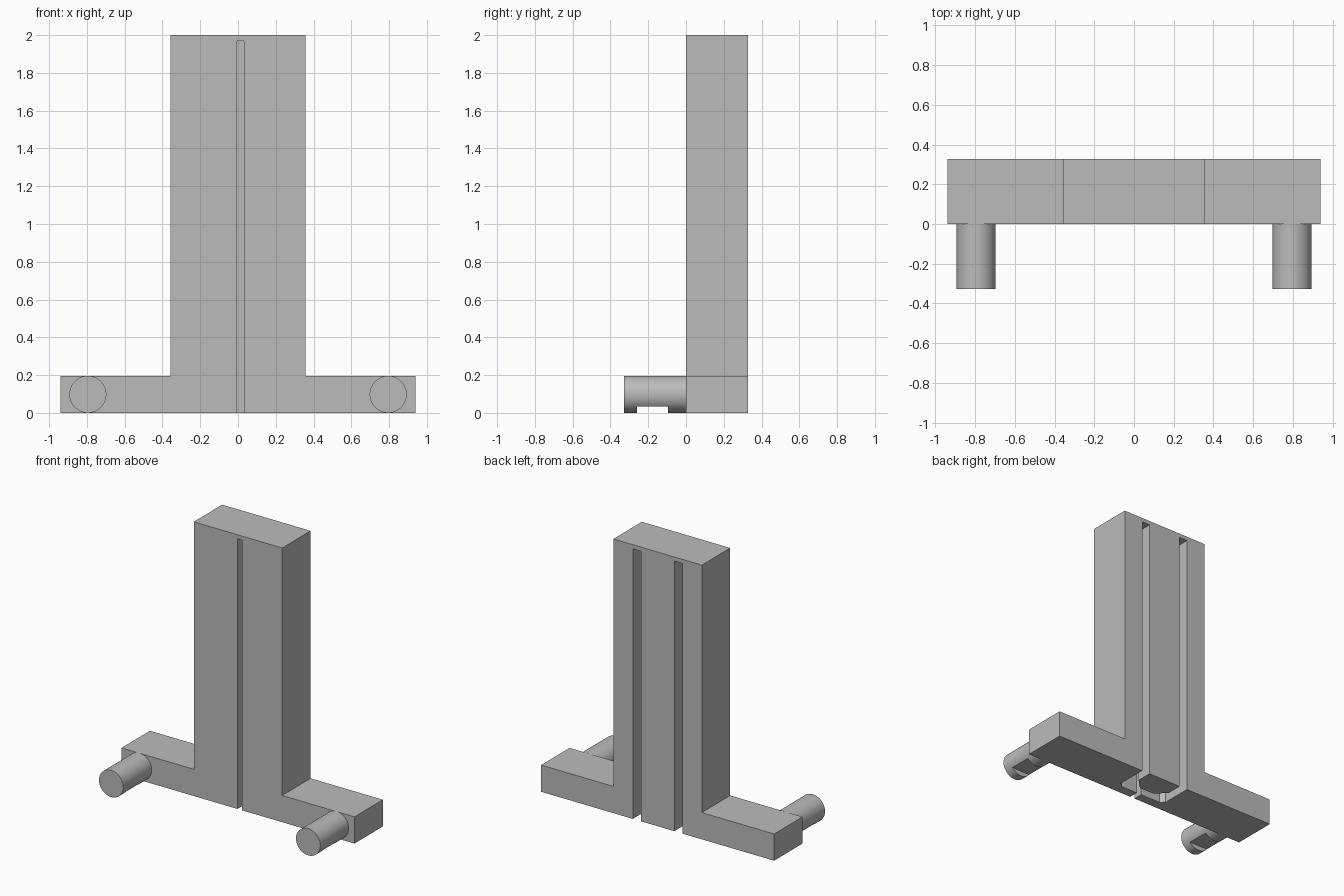
import bpy, bmesh, math
from mathutils import Vector

cube = bpy.data.objects.get("Cube")
if cube:
    bpy.data.objects.remove(cube, do_unlink=True)

grey = bpy.data.materials.new("plain grey")
grey.use_nodes = True
colour = (0.5, 0.5, 0.5, 1)
grey.diffuse_color = colour
grey.node_tree.nodes["Principled BSDF"].inputs["Base Color"].default_value = colour

DEPTH = 0.327


def prism(name, points, direction):
    """Extrude a closed 3D outline along a direction."""
    bm = bmesh.new()
    face = bm.faces.new([bm.verts.new(p) for p in points])
    grown = bmesh.ops.extrude_face_region(bm, geom=[face])
    moved = [v for v in grown["geom"] if isinstance(v, bmesh.types.BMVert)]
    bmesh.ops.translate(bm, verts=moved, vec=Vector(direction))
    bmesh.ops.recalc_face_normals(bm, faces=bm.faces[:])
    mesh = bpy.data.meshes.new(name)
    bm.to_mesh(mesh)
    bm.free()
    mesh.materials.append(grey)
    obj = bpy.data.objects.new(name, mesh)
    bpy.context.collection.objects.link(obj)
    return obj


def cut(target, cutter):
    mod = target.modifiers.new("cut", "BOOLEAN")
    mod.operation = "DIFFERENCE"
    mod.solver = "EXACT"
    mod.object = cutter
    bpy.context.view_layer.objects.active = target
    bpy.ops.object.modifier_apply(modifier=mod.name)
    bpy.data.objects.remove(cutter, do_unlink=True)


# upright column on a wide foot
half = [(0.94, 0), (0.94, 0.195), (0.357, 0.195), (0.357, 2)]
outline = half + [(-x, z) for x, z in reversed(half)]
body = prism("column_and_foot", [(x, 0, z) for x, z in outline], (0, DEPTH, 0))

# forked channel: one front slot that splits around an island into two back slots
outer = [(0.2, 0.4), (0.2, 0.1), (0.17, 0.07)]
island = [(0.135, 0.4), (0.135, 0.21), (0.06, 0.135)]
plan = outer + [(0.033, 0.07), (0.033, -0.1), (-0.005, -0.1), (-0.005, 0.07)]
plan += [(-x, y) for x, y in reversed(outer)]
plan += [(-x, y) for x, y in island] + island[::-1]
cut(body, prism("channel_cutter", [(x, y, -0.1) for x, y in plan], (0, 0, 2.07)))

# round pegs on the front, each with a flat notch underneath
for side, x in (("left", 0.795), ("right", -0.795)):
    bpy.ops.mesh.primitive_cylinder_add(
        vertices=64, radius=0.098, depth=DEPTH,
        location=(x, -DEPTH / 2, 0.098), rotation=(math.pi / 2, 0, 0))
    peg = bpy.context.object
    peg.name = side + "_peg"
    peg.data.materials.append(grey)
    corners = [(-0.2, -0.1), (0.2, -0.1), (0.2, 0.035), (-0.2, 0.035)]
    cut(peg, prism("notch_cutter", [(x + a, -0.26, z) for a, z in corners], (0, 0.165, 0)))
    bpy.ops.object.select_all(action="DESELECT")
    peg.select_set(True)
    bpy.context.view_layer.objects.active = peg
    bpy.ops.object.shade_smooth_by_angle(angle=math.radians(30))
